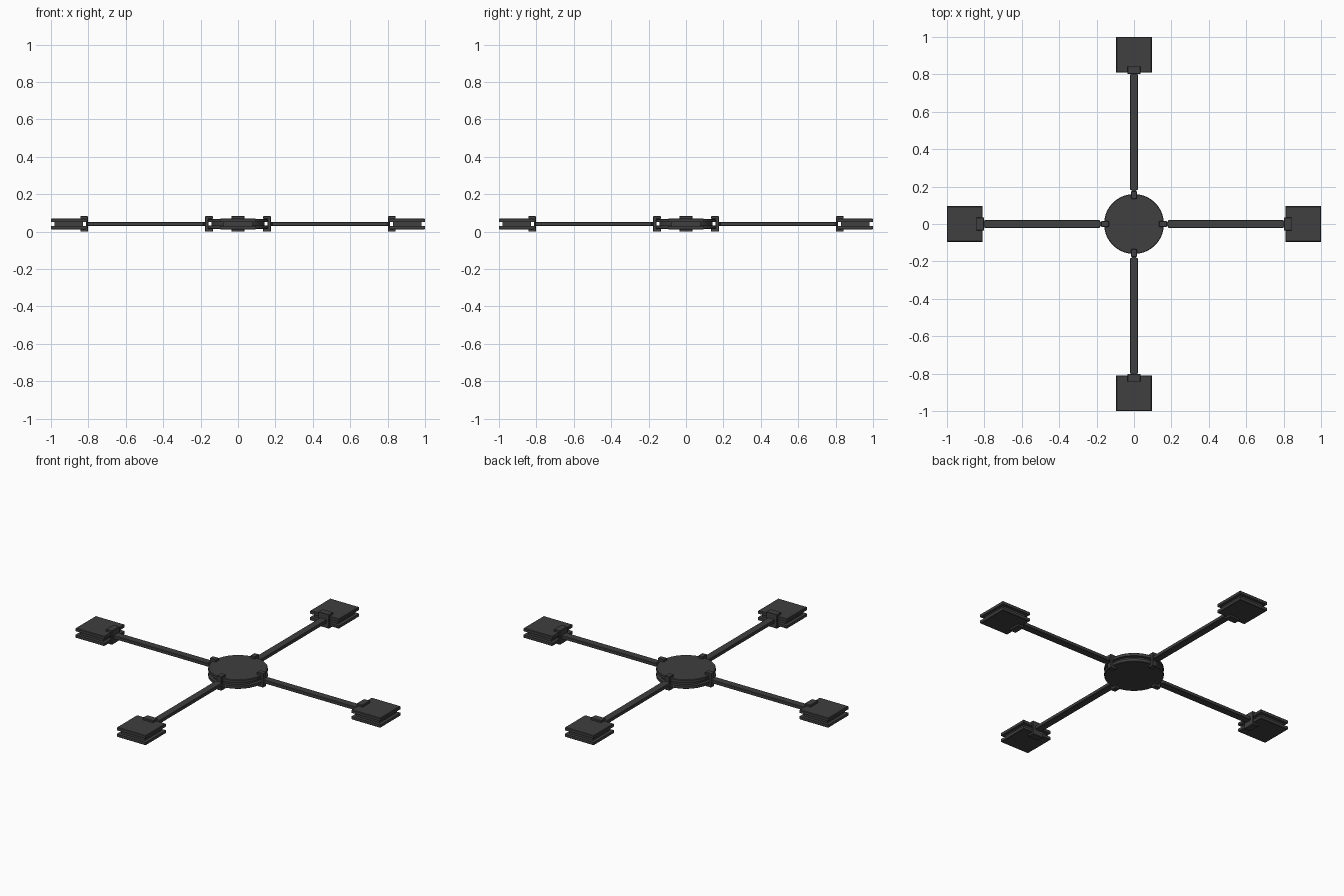
import bpy, bmesh, math
from mathutils import Matrix

if "Cube" in bpy.data.objects:
    bpy.data.objects.remove(bpy.data.objects["Cube"])

ZC = 0.0415          # mid height of every part
mat = bpy.data.materials.new("dark_grey")
mat.diffuse_color = (0.05, 0.05, 0.05, 1)
mat.use_nodes = True
mat.node_tree.nodes["Principled BSDF"].inputs["Base Color"].default_value = mat.diffuse_color


def finish(name, bm, angle=0.0, bevel=0.0):
    bmesh.ops.recalc_face_normals(bm, faces=bm.faces)
    me = bpy.data.meshes.new(name)
    bm.to_mesh(me)
    bm.free()
    ob = bpy.data.objects.new(name, me)
    bpy.context.collection.objects.link(ob)
    ob.matrix_world = Matrix.Rotation(angle, 4, 'Z') @ Matrix.Translation((0, 0, ZC))
    me.materials.append(mat)
    if bevel:
        b = ob.modifiers.new("bevel", 'BEVEL')
        b.width, b.segments = bevel, 1
    return ob


def prism(name, pts, axis, half, angle, bevel=0.0):
    """Extrude a 2D outline symmetrically along y (x/z outline) or z (x/y outline)."""
    bm = bmesh.new()
    def place(u, v, h):
        return (u, h, v) if axis == 'y' else (u, v, h)
    f = bm.faces.new([bm.verts.new(place(u, v, -half)) for u, v in pts])
    new = bmesh.ops.extrude_face_region(bm, geom=[f])["geom"]
    move = (0, 2 * half, 0) if axis == 'y' else (0, 0, 2 * half)
    bmesh.ops.translate(bm, vec=move, verts=[g for g in new if isinstance(g, bmesh.types.BMVert)])
    return finish(name, bm, angle, bevel)


def grooved(half_h, plate, inset, outer, inner):
    """Closed half profile of a two-plate stack with a grooved rim, mirrored in z."""
    g = half_h - plate
    c = 0.003
    return [(inner, half_h), (outer - c, half_h), (outer, half_h - c), (outer, g),
            (outer - inset, g), (outer - inset, -g), (outer, -g),
            (outer, c - half_h), (outer - c, -half_h), (inner, -half_h)]


def lathe(name, profile, sides, square=False, centre=0.0, angle=0.0):
    bm = bmesh.new()
    k = math.sqrt(2) if square else 1.0
    off = math.pi / 4 if square else 0.0
    rings = []
    for r, z in profile:
        rings.append([bm.verts.new((centre + k * r * math.cos(off + 2 * math.pi * i / sides),
                                    k * r * math.sin(off + 2 * math.pi * i / sides), z))
                      for i in range(sides)])
    for a, b in zip(rings, rings[1:]):
        for i in range(sides):
            j = (i + 1) % sides
            bm.faces.new((a[i], a[j], b[j], b[i]))
    bm.faces.new(rings[0])
    bm.faces.new(rings[-1])
    ob = finish(name, bm, angle)
    if not square:
        bpy.context.view_layer.objects.active = ob
        ob.select_set(True)
        bpy.ops.object.shade_smooth_by_angle(angle=math.radians(30))
        ob.select_set(False)
    return ob


# round hub: two discs around a recessed core
lathe("hub", grooved(0.027, 0.018, 0.018, 0.16, 0.14), 64)

for n in range(4):
    a = n * math.pi / 2
    # square end pad: two plates around a recessed core
    lathe(f"end_pad_{n}", grooved(0.029, 0.018, 0.018, 0.095, 0.08), 4, True, 0.905, a)
    # clips that wrap over the hub rim and the pad edge
    T = 0.0415
    hub_clip = [(0.135, T), (0.176, T), (0.176, -T), (0.135, -T),
                (0.135, -0.026), (0.159, -0.026), (0.159, 0.026), (0.135, 0.026)]
    prism(f"hub_clip_{n}", hub_clip, 'y', 0.015, a, 0.002)
    pad_clip = [(0.843, T), (0.802, T), (0.802, -T), (0.843, -T),
                (0.843, -0.028), (0.812, -0.028), (0.812, 0.028), (0.843, 0.028)]
    prism(f"pad_clip_{n}", pad_clip, 'y', 0.035, a, 0.002)
    # flat arm with a narrowed neck into the hub clip
    w = 0.022
    half = [(0.17, 0.012), (0.182, 0.012), (0.182, 0.017), (0.187, w),
            (0.793, w), (0.803, 0.018)]
    arm = half + [(x, -y) for x, y in reversed(half)]
    prism(f"arm_{n}", arm, 'z', 0.01, a, 0.002)
